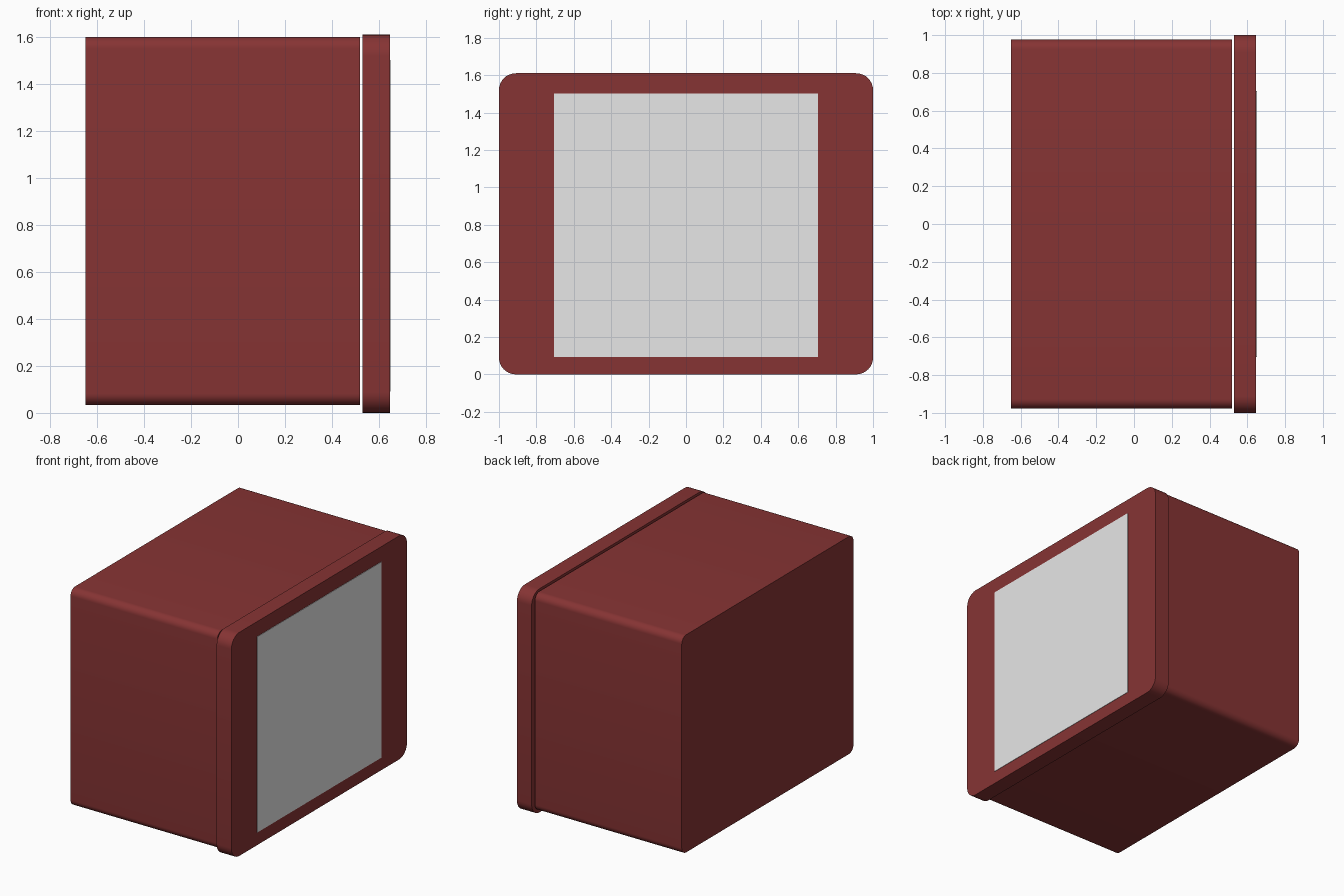
import bpy, bmesh, math

if "Cube" in bpy.data.objects:
    bpy.data.objects.remove(bpy.data.objects["Cube"])


def material(name, rgb):
    m = bpy.data.materials.new(name)
    m.diffuse_color = (*rgb, 1)
    m.use_nodes = True
    m.node_tree.nodes["Principled BSDF"].inputs["Base Color"].default_value = m.diffuse_color
    return m


RED = material("dark red casing", (0.24, 0.034, 0.034))
GREY = material("light grey screen", (0.8, 0.8, 0.8))


def slab(name, x0, x1, half_y, z0, z1, radius, mat, steps=8):
    """Rounded rectangle in the YZ plane, extruded along X."""
    outline = []
    corners = [(half_y - radius, z1 - radius), (-half_y + radius, z1 - radius),
               (-half_y + radius, z0 + radius), (half_y - radius, z0 + radius)]
    for i, (cy, cz) in enumerate(corners):
        for s in range(steps + 1):
            a = math.pi / 2 * (i + s / steps)
            outline.append((cy + radius * math.cos(a), cz + radius * math.sin(a)))
    bm = bmesh.new()
    face = bm.faces.new([bm.verts.new((x0, y, z)) for y, z in outline])
    ext = bmesh.ops.extrude_face_region(bm, geom=[face])["geom"]
    bmesh.ops.translate(bm, vec=(x1 - x0, 0, 0),
                        verts=[v for v in ext if isinstance(v, bmesh.types.BMVert)])
    bmesh.ops.recalc_face_normals(bm, faces=bm.faces)
    me = bpy.data.meshes.new(name)
    bm.to_mesh(me)
    bm.free()
    me.materials.append(mat)
    ob = bpy.data.objects.new(name, me)
    bpy.context.collection.objects.link(ob)
    bpy.ops.object.select_all(action='DESELECT')
    ob.select_set(True)
    bpy.context.view_layer.objects.active = ob
    bpy.ops.object.shade_smooth_by_angle(angle=math.radians(30))
    return ob


# Deep rear housing
slab("rear_housing", -0.65, 0.52, 0.977, 0.033, 1.60, 0.05, RED)

# Front bezel, separated from the housing by a narrow gap
slab("front_bezel", 0.53, 0.647, 1.0, 0.0, 1.61, 0.09, RED)

# Square screen plate on the front of the bezel
bpy.ops.mesh.primitive_cube_add(size=1, location=(0.648, 0, 0.797))
screen = bpy.context.object
screen.name = "screen"
screen.scale = (0.004, 1.41, 1.41)
screen.data.materials.append(GREY)
